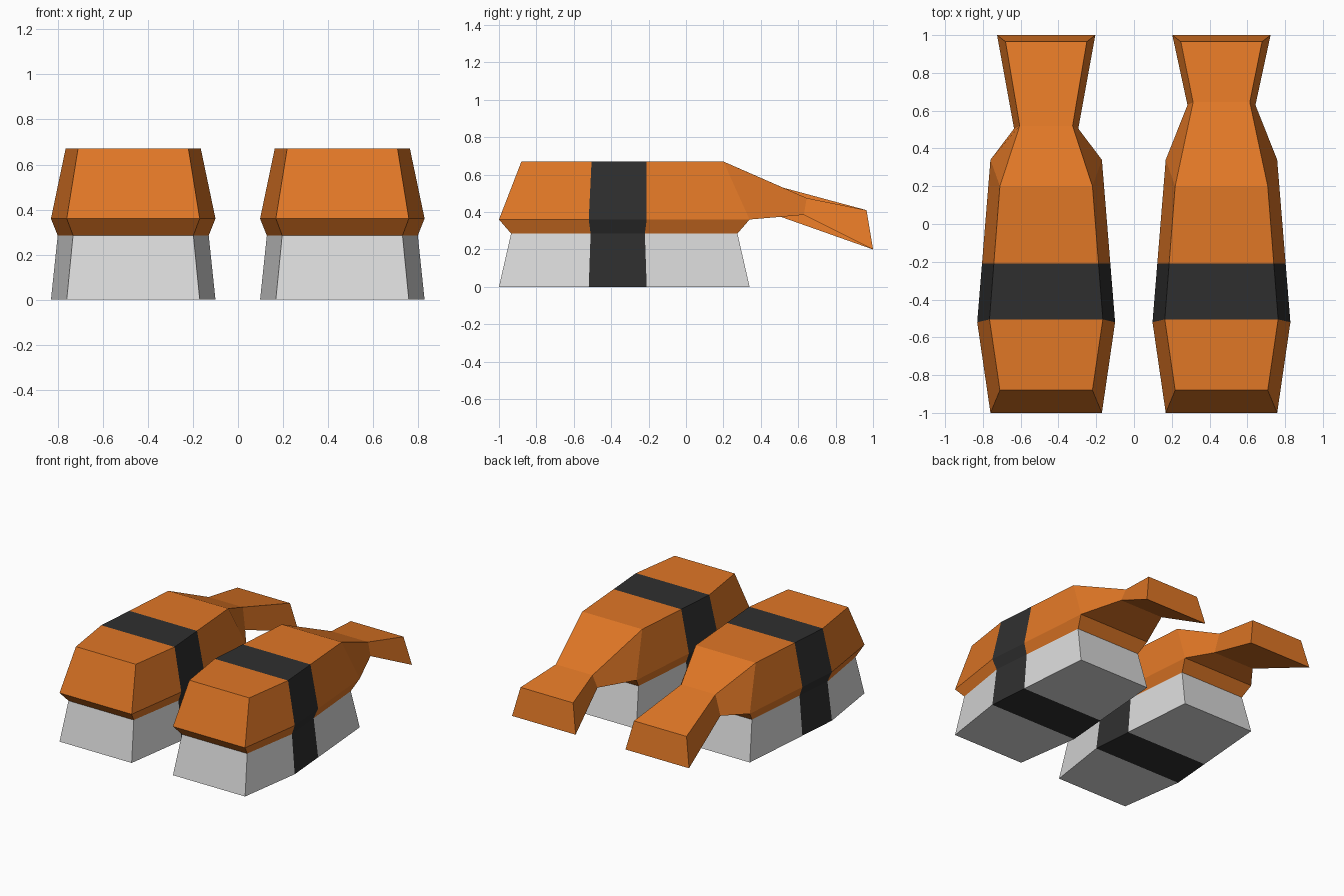
import bpy, bmesh

if "Cube" in bpy.data.objects:
    bpy.data.objects.remove(bpy.data.objects["Cube"])

def material(name, rgb):
    m = bpy.data.materials.new(name)
    m.diffuse_color = (*rgb, 1)
    m.use_nodes = True
    m.node_tree.nodes["Principled BSDF"].inputs["Base Color"].default_value = m.diffuse_color
    return m

ORANGE = material("shrimp orange", (0.745, 0.184, 0.019))
WHITE = material("rice white", (0.70, 0.70, 0.70))
BLACK = material("seaweed black", (0.028, 0.028, 0.028))

# Layer: height, y of front / widest / band end / back, half widths at end and widest
BASE = (0.0, (-1.0, -0.52, -0.21, 0.34), 0.295, 0.365)
WAIST = (0.285, (-0.935, -0.51, -0.22, 0.275), 0.267, 0.335)
RIM = (0.36, (-1.0, -0.52, -0.21, 0.34), 0.295, 0.365)
CROWN = (0.67, (-0.88, -0.505, -0.21, 0.20), 0.245, 0.30)


def ring(bm, cx, layer):
    """Left and right vertex rows of one horizontal layer, front to back."""
    z, ys, end, wide = layer
    t = (ys[2] - ys[1]) / (ys[3] - ys[1])
    halves = (end, wide, wide + (end - wide) * t, end)
    return [[bm.verts.new((cx + s * h, y, z)) for y, h in zip(ys, halves)]
            for s in (-1, 1)]


def loft(bm, cx, layers, cap):
    """Stack the layers; the segment after the widest point is the seaweed band."""
    rings = [ring(bm, cx, l) for l in layers]
    for a, b in zip(rings, rings[1:]):
        for s in (0, 1):
            for i in range(3):
                f = bm.faces.new((a[s][i], a[s][i + 1], b[s][i + 1], b[s][i]))
                f.material_index = int(i == 1)
        bm.faces.new((a[0][0], a[1][0], b[1][0], b[0][0]))
    left, right = rings[cap]
    for i in range(3):
        f = bm.faces.new((left[i], left[i + 1], right[i + 1], right[i]))
        f.material_index = int(i == 1)
    return rings


def back_face(bm, a, b):
    bm.faces.new((a[0][3], a[1][3], b[1][3], b[0][3]))


def finish(bm, name, mats):
    bmesh.ops.recalc_face_normals(bm, faces=bm.faces)
    me = bpy.data.meshes.new(name)
    bm.to_mesh(me)
    bm.free()
    for m in mats:
        me.materials.append(m)
    bpy.context.collection.objects.link(bpy.data.objects.new(name, me))


def tail_section(bm, cx, top, bottom):
    """Four corners, each level given as (y, z, half width)."""
    return [bm.verts.new((cx + s * h, y, z))
            for (y, z, h), signs in ((top, (-1, 1)), (bottom, (1, -1))) for s in signs]


def sushi(side, cx, neck_top, neck_bottom):
    # Rice block with the band wrapped beneath it
    bm = bmesh.new()
    r = loft(bm, cx, (BASE, WAIST), 0)
    back_face(bm, r[0], r[1])
    finish(bm, side + "_rice", (WHITE, BLACK))

    # Shrimp topping, its back face drawn out into neck and flared tail
    bm = bmesh.new()
    waist, rim, crown = loft(bm, cx, (WAIST, RIM, CROWN), -1)
    back_face(bm, waist, rim)
    sections = [[crown[0][3], crown[1][3], rim[1][3], rim[0][3]],
                tail_section(bm, cx, neck_top, neck_bottom),
                tail_section(bm, cx, (0.965, 0.41, 0.215), (1.0, 0.20, 0.26))]
    for a, b in zip(sections, sections[1:]):
        for i in range(4):
            j = (i + 1) % 4
            bm.faces.new((a[i], a[j], b[j], b[i]))
    bm.faces.new(sections[-1])
    finish(bm, side + "_shrimp", (ORANGE, BLACK))


sushi("left", -0.465, (0.52, 0.53, 0.14), (0.505, 0.375, 0.17))
sushi("right", 0.463, (0.645, 0.475, 0.15), (0.63, 0.385, 0.18))
